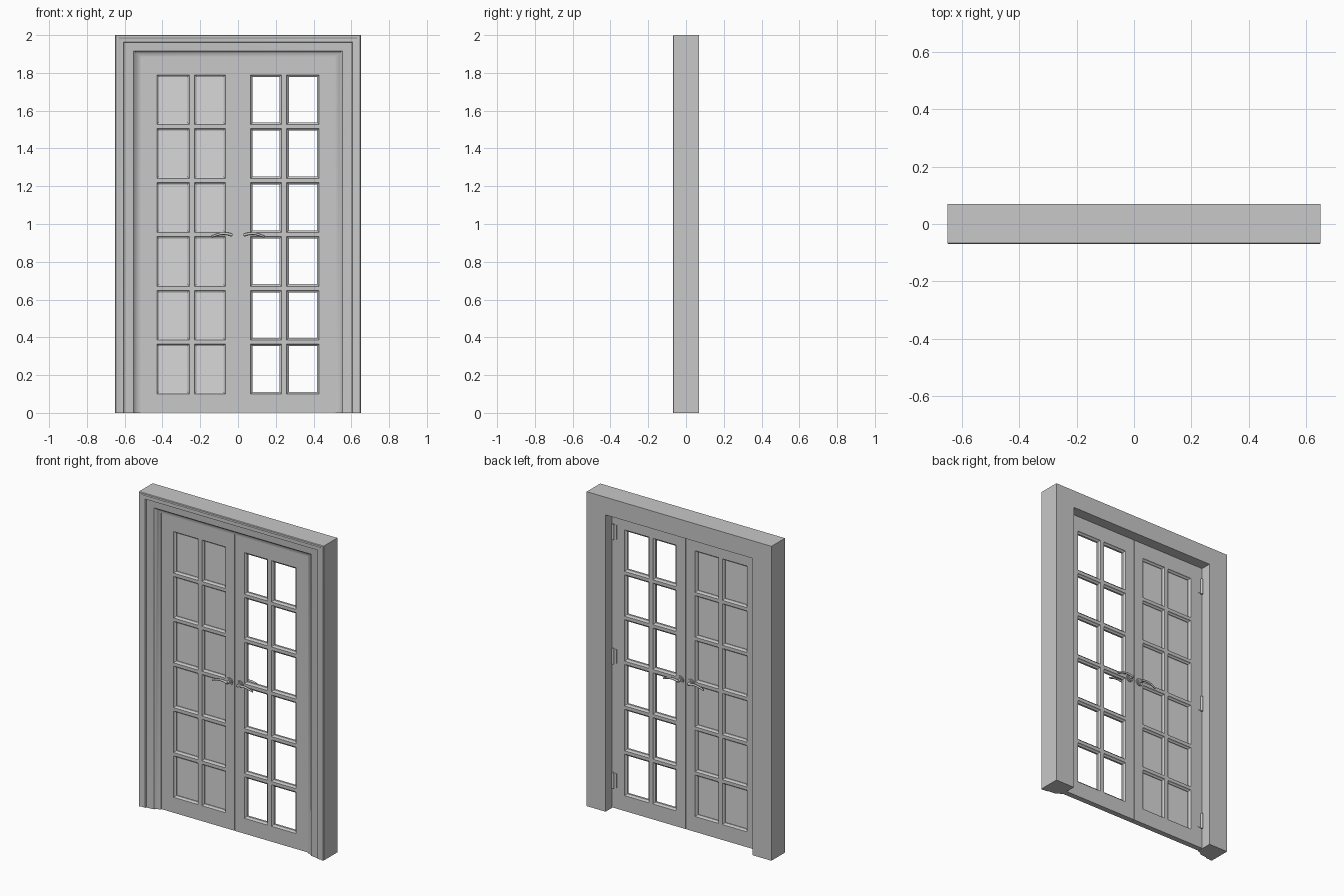
import bpy, bmesh, math
from mathutils import Matrix, Vector

if "Cube" in bpy.data.objects:
    bpy.data.objects.remove(bpy.data.objects["Cube"])


def material(name, v):
    m = bpy.data.materials.new(name)
    m.diffuse_color = (v, v, v, 1)
    m.use_nodes = True
    m.node_tree.nodes["Principled BSDF"].inputs["Base Color"].default_value = m.diffuse_color
    return m


GREY = material("door grey", 0.58)
GLASS = material("pane light grey", 0.69)


def finish(name, bm, mat=GREY, smooth=None):
    bmesh.ops.remove_doubles(bm, verts=bm.verts, dist=1e-5)
    bmesh.ops.recalc_face_normals(bm, faces=bm.faces)
    me = bpy.data.meshes.new(name)
    bm.to_mesh(me)
    bm.free()
    me.materials.append(mat)
    ob = bpy.data.objects.new(name, me)
    bpy.context.collection.objects.link(ob)
    if smooth:
        bpy.ops.object.select_all(action='DESELECT')
        bpy.context.view_layer.objects.active = ob
        ob.select_set(True)
        bpy.ops.object.shade_smooth_by_angle(angle=math.radians(smooth))
    return ob


def box(bm, lo, hi):
    lo, hi = Vector(lo), Vector(hi)
    size = hi - lo
    bmesh.ops.create_cube(bm, size=1, matrix=Matrix.Translation((lo + hi) / 2)
                          @ Matrix.Diagonal((size.x, size.y, size.z, 1)))


def loft(bm, rings, closed=True):
    """Join successive point rings with quads."""
    vr = [[bm.verts.new(p) for p in r] for r in rings]
    n = len(vr[0])
    for a, b in zip(vr, vr[1:]):
        for i in range(n if closed else n - 1):
            j = (i + 1) % n
            bm.faces.new((a[i], a[j], b[j], b[i]))
    return vr


# Door frame: moulded profile (inset from outer edge, depth) swept up, over and down
PROFILE = [(0, .07), (0, -.066), (.004, -.07), (.014, -.07), (.02, -.067),
           (.044, -.067), (.047, -.060), (.09, -.056), (.098, -.055),
           (.104, -.048), (.114, -.041), (.126, -.037), (.133, -.036),
           (.133, .07)]
TOP = 0.845
bm = bmesh.new()
rings = [[(-.65 + w, y, 0) for w, y in PROFILE],
         [(-.65 + w, y, 2 - w * TOP) for w, y in PROFILE],
         [(.65 - w, y, 2 - w * TOP) for w, y in PROFILE],
         [(.65 - w, y, 0) for w, y in PROFILE]]
vr = loft(bm, rings)
bm.faces.new(vr[0])
bm.faces.new(vr[-1])
finish("door_frame", bm, smooth=30)

# Door leaves: pane grid with moulded openings
F, B = -.032, .003
XS = [.001, .067, .231, .258, .43, .517]
ZS = [.002]
for r in range(6):
    ZS += [.1 + r * .2852, .1 + r * .2852 + .264]
ZS.append(1.887)
EDGE = [(0, F), (.004, F + .007), (.011, F + .011),
        (.011, B - .011), (.004, B - .007), (0, B)]


def rect(x0, x1, z0, z1, y, i=0):
    return [(x0 + i, y, z0 + i), (x1 - i, y, z0 + i),
            (x1 - i, y, z1 - i), (x0 + i, y, z1 - i)]


def leaf(name, s):
    bm = bmesh.new()
    for i in range(len(XS) - 1):
        for k in range(len(ZS) - 1):
            c = (XS[i], XS[i + 1], ZS[k], ZS[k + 1])
            if i % 2 and k % 2:
                loft(bm, [rect(*c, y, d) for d, y in EDGE])
            else:
                for y in (F, B):
                    bm.faces.new([bm.verts.new(p) for p in rect(*c, y)])
    bmesh.ops.remove_doubles(bm, verts=bm.verts, dist=1e-5)
    # outer edges of the leaf
    rim = [e for e in bm.edges if e.is_boundary]
    bmesh.ops.bridge_loops(bm, edges=rim)
    bmesh.ops.scale(bm, vec=(s, 1, 1), verts=bm.verts)
    finish(name, bm)


for side, s in (("left", -1), ("right", 1)):
    leaf(side + "_door", s)

    # Hinges on the back, at the jamb corner
    bm = bmesh.new()
    for z in (.18, .97, 1.76):
        bmesh.ops.create_cone(bm, cap_ends=True, segments=12, radius1=.007,
                              radius2=.007, depth=.1,
                              matrix=Matrix.Translation((s * .508, B + .007, z)))
        xs = sorted((s * .485, s * .508))
        box(bm, (xs[0], B - .001, z - .045), (xs[1], B + .002, z + .045))
    finish(side + "_hinges", bm, smooth=40)

    # Lever handles on both faces
    for face, y0, d in (("front", F, -1), ("back", B, 1)):
        bm = bmesh.new()
        for rad, dep in ((.024, .006), (.017, .010), (.009, .028)):
            bmesh.ops.create_cone(
                bm, cap_ends=True, segments=24, radius1=rad, radius2=rad, depth=dep,
                matrix=Matrix.Translation((s * .037, y0 + d * dep / 2, .943))
                @ Matrix.Rotation(math.pi / 2, 4, 'X'))
        tube = []
        for i in range(15):
            t = i / 14
            x = .033 + .108 * t
            z = .943 + .009 * math.sin(t * math.pi * 1.15) - .006 * t
            y = y0 + d * (.027 - .005 * t * t)
            r = .0075 - .002 * t
            tube.append([(s * x, y + r * .9 * math.cos(a * math.pi / 6),
                          z + r * math.sin(a * math.pi / 6)) for a in range(12)])
        vr = loft(bm, tube)
        bm.faces.new(vr[0])
        bm.faces.new(vr[-1])
        finish(f"{side}_{face}_handle", bm, smooth=40)

# Glazing in the left leaf only
bm = bmesh.new()
mid = (F + B) / 2
for i in (1, 3):
    for k in range(1, 12, 2):
        box(bm, (-XS[i + 1] + .01, mid - .002, ZS[k] + .01),
            (-XS[i] - .01, mid + .002, ZS[k + 1] - .01))
finish("left_door_panes", bm, GLASS)
